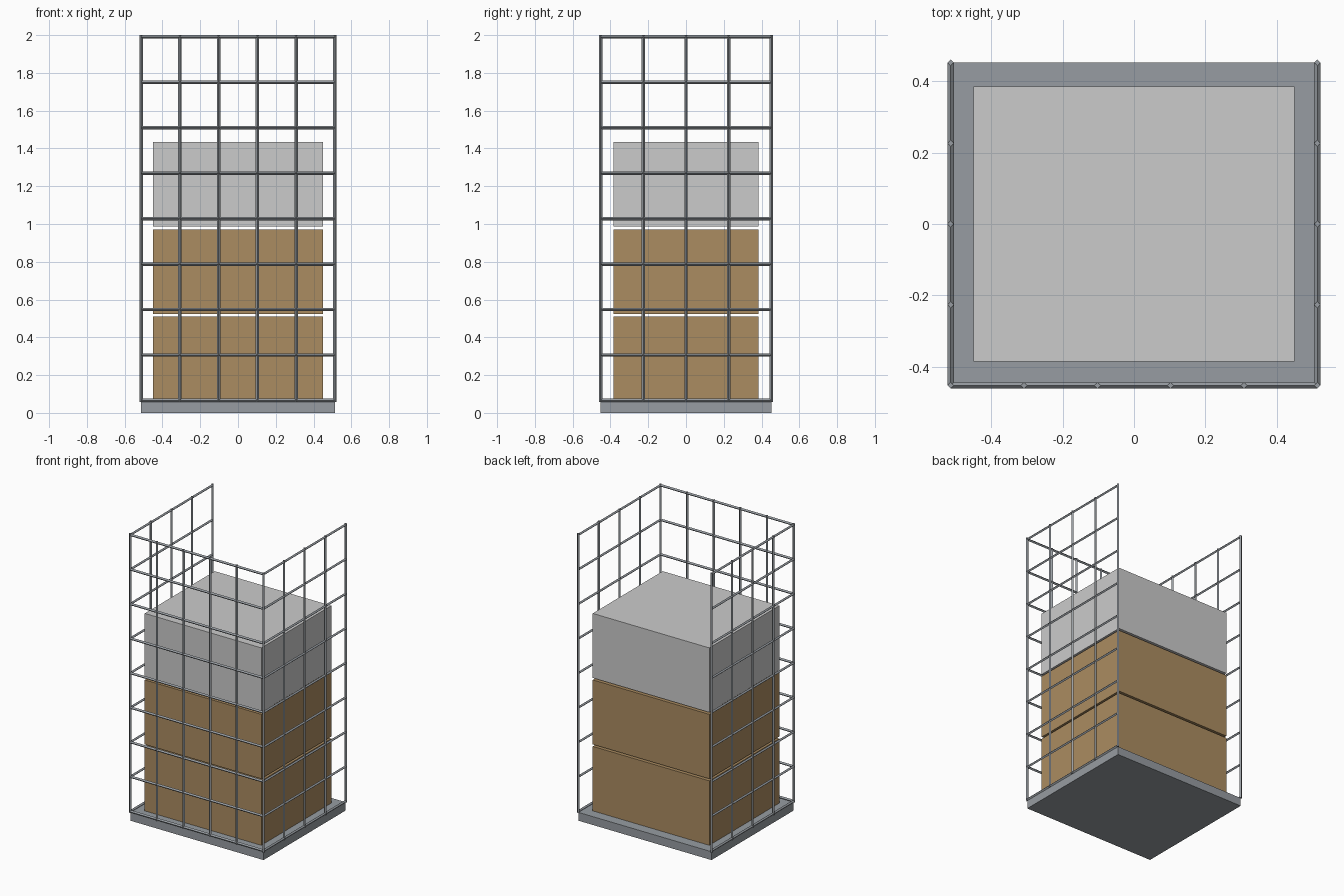
import bpy
import bmesh
from mathutils import Matrix, Vector

cube = bpy.data.objects.get("Cube")
if cube:
    bpy.data.objects.remove(cube, do_unlink=True)


def material(name, rgb):
    mat = bpy.data.materials.new(name)
    mat.use_nodes = True
    mat.diffuse_color = (*rgb, 1)
    mat.node_tree.nodes["Principled BSDF"].inputs["Base Color"].default_value = (*rgb, 1)
    return mat


steel = material("steel grey", (0.31, 0.335, 0.36))
cardboard = material("cardboard brown", (0.41, 0.265, 0.12))
pale = material("pale grey", (0.60, 0.60, 0.60))


def finish(name, bm, mat):
    mesh = bpy.data.meshes.new(name)
    bm.to_mesh(mesh)
    bm.free()
    mesh.materials.append(mat)
    obj = bpy.data.objects.new(name, mesh)
    bpy.context.collection.objects.link(obj)
    return obj


def box(name, half_x, half_y, bottom, top, mat):
    bm = bmesh.new()
    size = Matrix.Diagonal((2 * half_x, 2 * half_y, top - bottom, 1))
    place = Matrix.Translation((0, 0, (bottom + top) / 2))
    bmesh.ops.create_cube(bm, size=1, matrix=place @ size)
    return finish(name, bm, mat)


HALF_X, HALF_Y = 0.513, 0.452
RADIUS = 0.009
LOW, HIGH = 0.066, 1.991
ROWS = 8


def rod(bm, start, end):
    """Four-sided bar set on edge, running from start to end."""
    start, end = Vector(start), Vector(end)
    axis = end - start
    turn = Vector((0, 0, 1)).rotation_difference(axis).to_matrix().to_4x4()
    bmesh.ops.create_cone(bm, cap_ends=True, segments=4, radius1=RADIUS,
                          radius2=RADIUS, depth=axis.length,
                          matrix=Matrix.Translation((start + end) / 2) @ turn)


def mesh_panel(name, a, b, columns):
    """Upright wire grid between two floor points."""
    bm = bmesh.new()
    a, b = Vector(a), Vector(b)
    for i in range(columns + 1):
        p = a.lerp(b, i / columns)
        rod(bm, (p.x, p.y, LOW - RADIUS), (p.x, p.y, HIGH + RADIUS))
    for i in range(ROWS + 1):
        z = LOW + (HIGH - LOW) * i / ROWS
        rod(bm, (a.x, a.y, z), (b.x, b.y, z))
    return finish(name, bm, steel)


# Platform
box("base_platform", HALF_X, HALF_Y, 0, 0.058, steel)

# Wire walls on three sides, open at the back
mesh_panel("front_mesh", (-HALF_X, -HALF_Y, 0), (HALF_X, -HALF_Y, 0), 5)
for side, sign in (("left", 1), ("right", -1)):
    mesh_panel(side + "_mesh", (sign * HALF_X, -HALF_Y, 0),
               (sign * HALF_X, HALF_Y, 0), 4)

# Stacked cartons with narrow gaps
cartons = (("lower_carton", cardboard), ("middle_carton", cardboard), ("upper_carton", pale))
for level, (name, mat) in enumerate(cartons):
    bottom = 0.06 + level * 0.463
    box(name, 0.449, 0.385, bottom, bottom + 0.449, mat)
